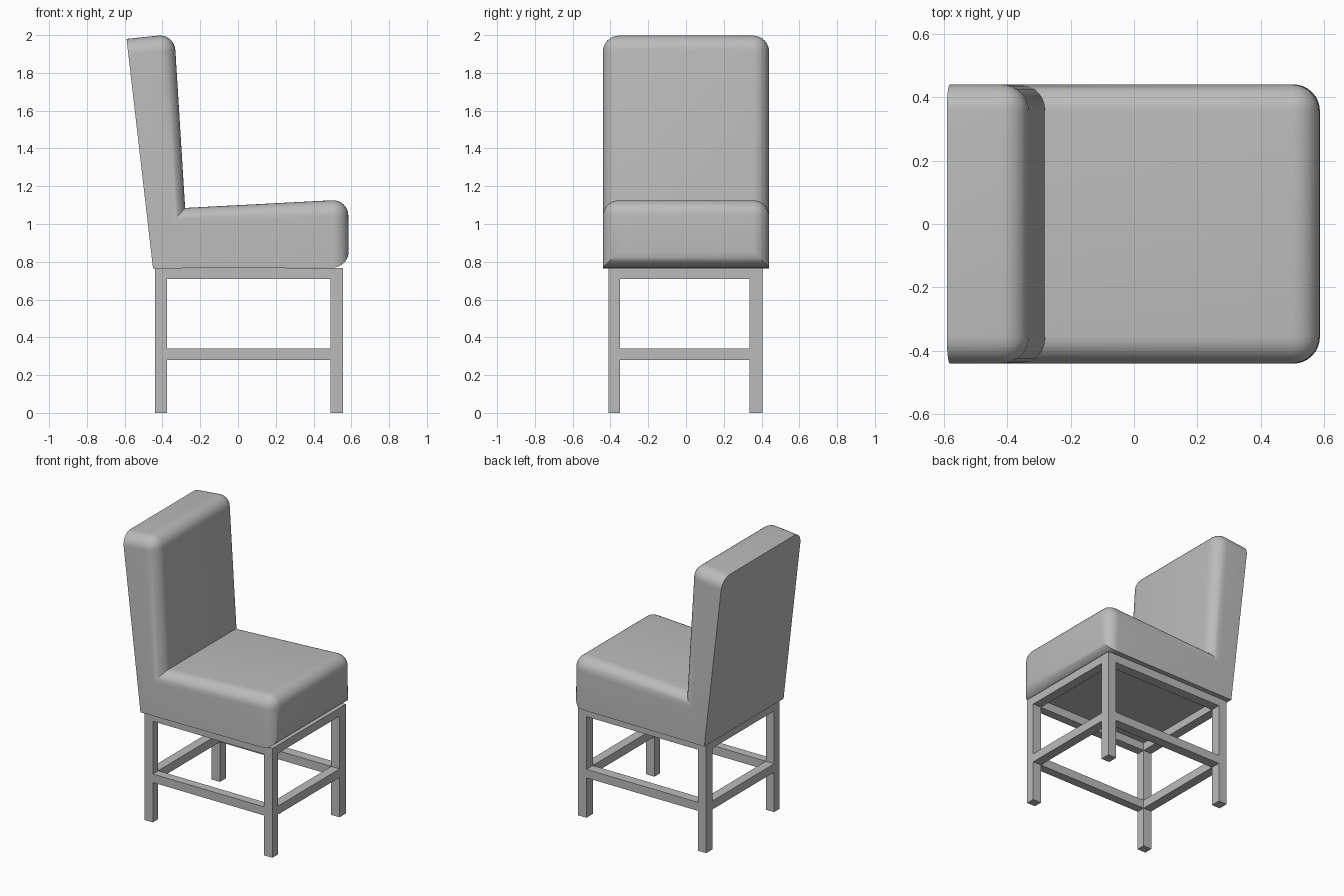
import bpy, bmesh

cube = bpy.data.objects.get("Cube")
if cube:
    bpy.data.objects.remove(cube, do_unlink=True)

grey = bpy.data.materials.new("plain grey")
grey.use_nodes = True
colour = (0.5, 0.5, 0.5, 1)
grey.diffuse_color = colour
grey.node_tree.nodes["Principled BSDF"].inputs["Base Color"].default_value = colour


def finish(bm, name):
    bmesh.ops.recalc_face_normals(bm, faces=bm.faces[:])
    mesh = bpy.data.meshes.new(name)
    bm.to_mesh(mesh)
    bm.free()
    mesh.materials.append(grey)
    obj = bpy.data.objects.new(name, mesh)
    bpy.context.collection.objects.link(obj)
    return obj


def box(name, xs, ys, zs):
    bm = bmesh.new()
    bmesh.ops.create_cube(bm, size=1)
    for v in bm.verts:
        v.co = [r[0] if c < 0 else r[1] for c, r in zip(v.co, (xs, ys, zs))]
    return finish(bm, name)


# Upholstered seat and leaning back: one L-shaped side profile
HALF = 0.44
profile = [(-0.45, 0.765), (0.587, 0.77), (0.583, 1.13),
           (-0.28, 1.085), (-0.337, 2.006), (-0.59, 1.98)]
bm = bmesh.new()
side = bm.faces.new([bm.verts.new((x, -HALF, z)) for x, z in profile])
ext = bmesh.ops.extrude_face_region(bm, geom=[side])
for v in ext["geom"]:
    if isinstance(v, bmesh.types.BMVert):
        v.co.y = HALF
bm.normal_update()


# Round everything but the underside, the rear face and the inner crease
def rounded(edge):
    ids = {min(range(6), key=lambda i: abs(v.co.x - profile[i][0])
               + abs(v.co.z - profile[i][1])) for v in edge.verts}
    return ids not in ({0, 1}, {0, 5}, {0}, {1, 0}, {3}, {5})


soft = [e for e in bm.edges if rounded(e)]
bmesh.ops.bevel(bm, geom=soft, offset=0.085, offset_type='OFFSET', segments=8,
                profile=0.5, affect='EDGES', clamp_overlap=True)
cushion = finish(bm, "upholstered_seat_and_back")
bpy.ops.object.select_all(action='DESELECT')
cushion.select_set(True)
bpy.context.view_layer.objects.active = cushion
bpy.ops.object.shade_smooth_by_angle(angle=0.6)

# Square legs
legs_x = {"back": (-0.44, -0.375), "front": (0.49, 0.555)}
legs_y = {"right": (-0.41, -0.35), "left": (0.335, 0.405)}
for end, xs in legs_x.items():
    for hand, ys in legs_y.items():
        box(f"{end}_{hand}_leg", xs, ys, (0, 0.768))

# Aprons under the seat and stretchers between the legs
for kind, zs in (("apron", (0.71, 0.768)), ("stretcher", (0.28, 0.34))):
    for hand, ys in legs_y.items():
        box(f"{hand}_{kind}", (legs_x["back"][1], legs_x["front"][0]), ys, zs)
    for end, xs in legs_x.items():
        box(f"{end}_{kind}", xs, (legs_y["right"][1], legs_y["left"][0]), zs)
